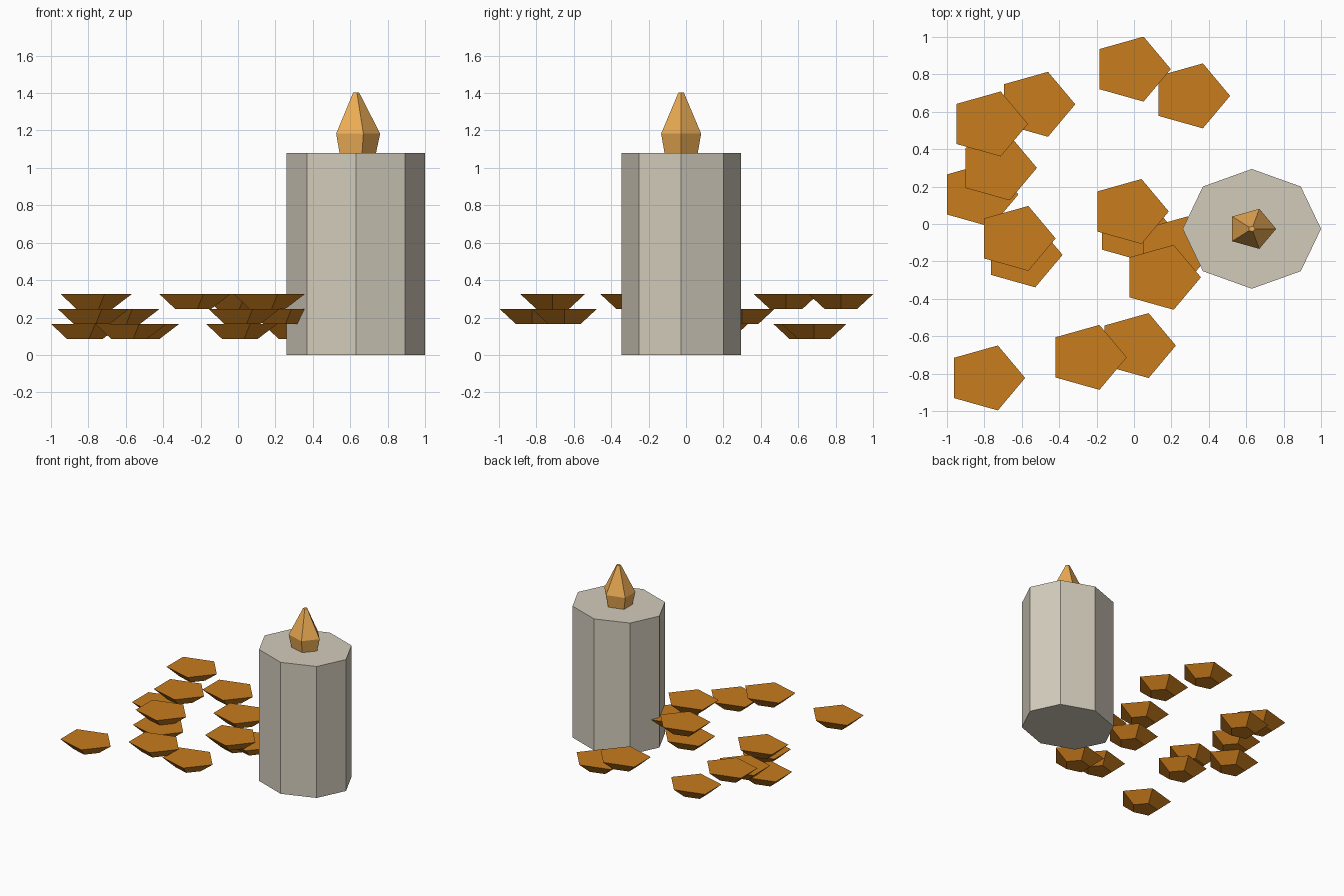
import bpy, bmesh
from math import cos, sin, tau

if "Cube" in bpy.data.objects:
    bpy.data.objects.remove(bpy.data.objects["Cube"])

Y_SQUASH = 0.865  # everything is slightly narrower in depth


def material(name, rgb):
    m = bpy.data.materials.new(name)
    m.diffuse_color = (*rgb, 1)
    m.use_nodes = True
    m.node_tree.nodes["Principled BSDF"].inputs["Base Color"].default_value = m.diffuse_color
    return m


def loft(name, sides, rings, location, mat):
    """Closed solid through stacked polygon rings given as (radius, z)."""
    bm = bmesh.new()
    loops = [[bm.verts.new((r * cos(tau * i / sides),
                            r * sin(tau * i / sides) * Y_SQUASH, z))
              for i in range(sides)] for r, z in rings]
    for low, high in zip(loops, loops[1:]):
        for i in range(sides):
            j = (i + 1) % sides
            bm.faces.new((low[i], low[j], high[j], high[i]))
    bm.faces.new(loops[0][::-1])
    bm.faces.new(loops[-1])
    mesh = bpy.data.meshes.new(name)
    bm.to_mesh(mesh)
    bm.free()
    mesh.materials.append(mat)
    obj = bpy.data.objects.new(name, mesh)
    obj.location = location
    bpy.context.collection.objects.link(obj)
    return obj


wax = material("wax", (0.65, 0.60, 0.50))
fire = material("fire", (0.85, 0.42, 0.09))
amber = material("amber", (0.58, 0.20, 0.012))

# Candle body and flame
CX, CY = 0.63, -0.026
loft("candle", 8, [(0.37, 0), (0.37, 1.08)], (CX, CY, 0), wax)
loft("flame", 5, [(0.108, 1.08), (0.13, 1.183), (0.018, 1.402)], (CX, CY, 0), fire)

# Scattered petals, grouped by the height of their underside
petals = {
    0.085: [(0.303, 0.685), (-0.525, 0.64), (-0.829, 0.158),
            (-0.593, -0.165), (0.0, -0.03)],
    0.165: [(-0.73, 0.30), (-0.63, -0.077), (0.221, -0.133),
            (0.013, -0.65), (-0.793, -0.823)],
    0.245: [(-0.014, 0.828), (-0.778, 0.535), (-0.025, 0.067),
            (0.147, -0.285), (-0.25, -0.713)],
}
for z, spots in petals.items():
    for x, y in spots:
        loft("petal", 5, [(0.105, 0), (0.211, 0.081)], (x, y, z), amber)
